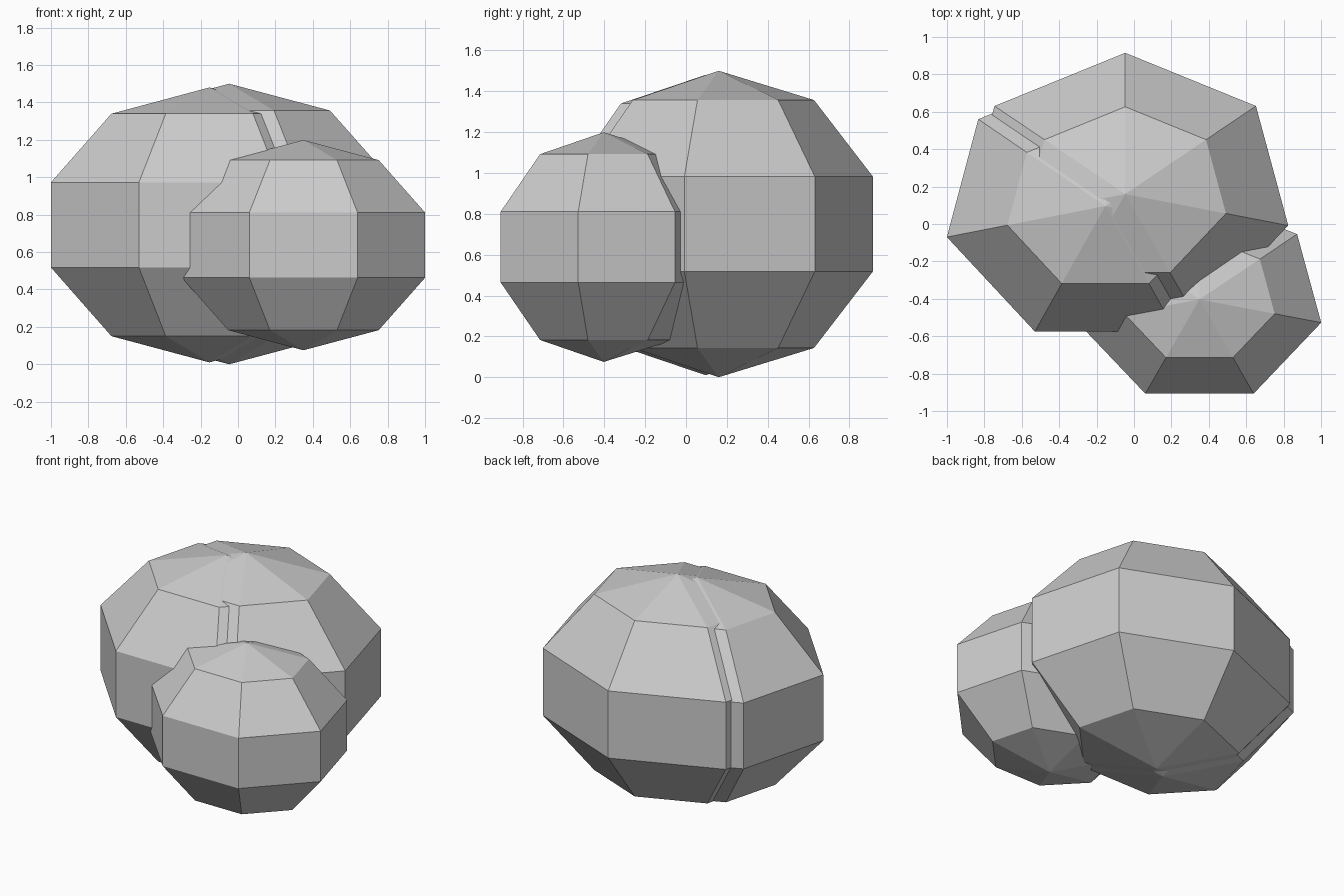
import bpy, bmesh
from mathutils import Matrix

if "Cube" in bpy.data.objects:
    bpy.data.objects.remove(bpy.data.objects["Cube"])


def lobe(name, centre, radii):
    """Seven-sided, five-ring flat sphere stretched into a rounded lump."""
    bm = bmesh.new()
    bmesh.ops.create_uvsphere(bm, u_segments=7, v_segments=5, radius=1.0)
    # one corner of the heptagon always points to the back (+y)
    ring = max(bm.verts, key=lambda v: abs(v.co.y))
    if ring.co.y < 0:
        bmesh.ops.rotate(bm, verts=bm.verts, matrix=Matrix.Rotation(3.14159265, 3, 'Z'))
    bmesh.ops.scale(bm, vec=radii, verts=bm.verts)
    bmesh.ops.translate(bm, vec=centre, verts=bm.verts)
    mesh = bpy.data.meshes.new(name)
    bm.to_mesh(mesh)
    bm.free()
    obj = bpy.data.objects.new(name, mesh)
    bpy.context.collection.objects.link(obj)
    return obj


# main body, its slightly shifted twin, and the small front lump
lobe("main_lobe", (-0.047, 0.16, 0.75), (0.94, 0.794, 0.75))
lobe("left_lobe", (-0.153, 0.096, 0.745), (0.914, 0.783, 0.735))
lobe("front_lobe", (0.35, -0.403, 0.637), (0.702, 0.588, 0.562))
